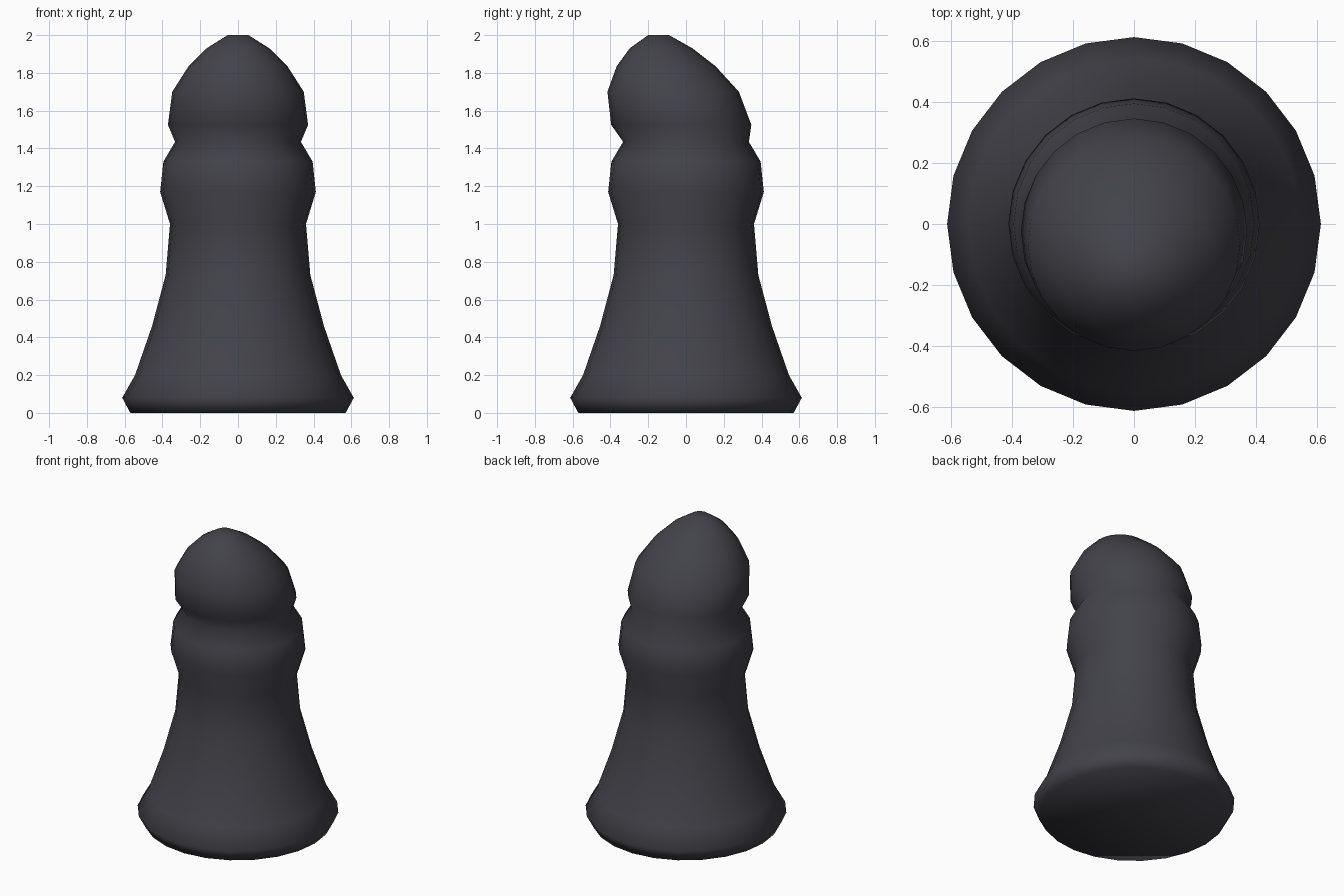
import bpy, bmesh
from math import cos, sin, tau

if "Cube" in bpy.data.objects:
    bpy.data.objects.remove(bpy.data.objects["Cube"])

SIDES = 24

# Horizontal rings: height, radius, y centre (the head leans to the front)
RINGS = [
    (0.00, 0.57, 0), (0.08, 0.613, 0), (0.20, 0.545, 0), (0.46, 0.455, 0),
    (0.73, 0.383, 0), (1.00, 0.36, 0),                      # flared body
    (1.17, 0.412, 0), (1.33, 0.395, 0), (1.435, 0.333, 0),  # collar
    (1.525, 0.371, -0.025), (1.70, 0.348, -0.068),          # head
    (1.835, 0.262, -0.105), (1.93, 0.166, -0.132), (2.00, 0.055, -0.145),
]


def loft(name, rings):
    bm = bmesh.new()
    loops = [[bm.verts.new((r * cos(tau * i / SIDES), yc + r * sin(tau * i / SIDES), z))
              for i in range(SIDES)] for z, r, yc in rings]
    for a, b in zip(loops, loops[1:]):
        for i in range(SIDES):
            j = (i + 1) % SIDES
            bm.faces.new((a[i], a[j], b[j], b[i]))
    bm.faces.new(loops[0][::-1])
    bm.faces.new(loops[-1])
    for f in bm.faces:
        f.smooth = True
    mesh = bpy.data.meshes.new(name)
    bm.to_mesh(mesh)
    bm.free()
    ob = bpy.data.objects.new(name, mesh)
    bpy.context.collection.objects.link(ob)
    return ob


# One continuous turned piece with a leaning head
piece = loft("game_piece", RINGS)

# Dark slate finish
mat = bpy.data.materials.new("dark_slate")
mat.diffuse_color = (0.055, 0.055, 0.068, 1)
mat.use_nodes = True
mat.node_tree.nodes["Principled BSDF"].inputs["Base Color"].default_value = mat.diffuse_color
piece.data.materials.append(mat)
